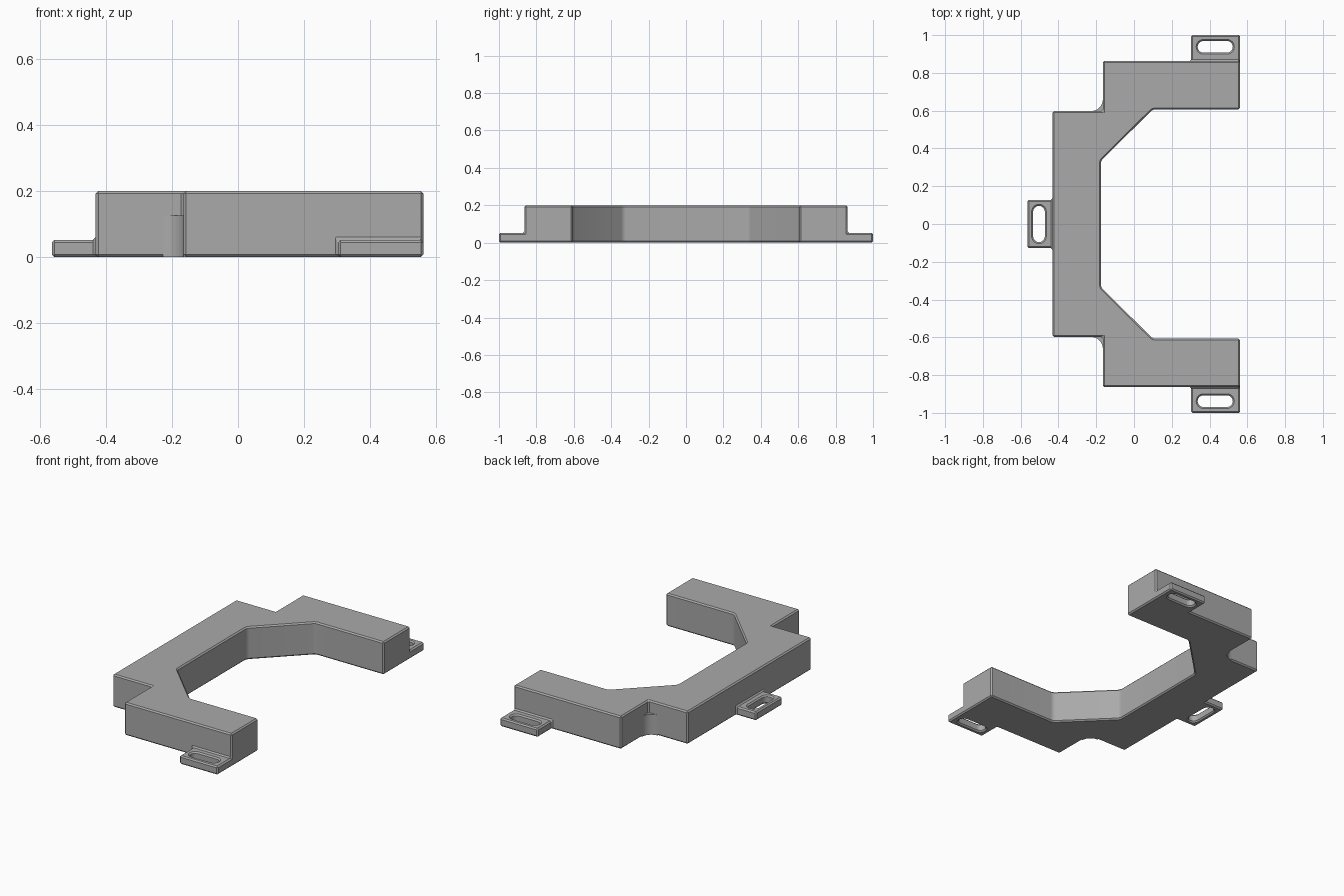
import bpy, bmesh, math
from mathutils import Vector

if "Cube" in bpy.data.objects:
    bpy.data.objects.remove(bpy.data.objects["Cube"])

grey = bpy.data.materials.new("plain_grey")
grey.diffuse_color = (0.40, 0.40, 0.40, 1)
grey.use_nodes = True
grey.node_tree.nodes["Principled BSDF"].inputs["Base Color"].default_value = grey.diffuse_color


def prism(name, outline, z0, z1):
    """Extrude a flat outline between two heights."""
    bm = bmesh.new()
    face = bm.faces.new([bm.verts.new((x, y, z0)) for x, y in outline])
    ext = bmesh.ops.extrude_face_region(bm, geom=[face])
    verts = [v for v in ext["geom"] if isinstance(v, bmesh.types.BMVert)]
    bmesh.ops.translate(bm, verts=verts, vec=(0, 0, z1 - z0))
    bmesh.ops.recalc_face_normals(bm, faces=bm.faces)
    mesh = bpy.data.meshes.new(name)
    bm.to_mesh(mesh)
    bm.free()
    mesh.materials.append(grey)
    obj = bpy.data.objects.new(name, mesh)
    bpy.context.collection.objects.link(obj)
    return obj


def apply_modifier(obj, mod):
    bpy.context.view_layer.objects.active = obj
    bpy.ops.object.modifier_apply(modifier=mod.name)


def combine(obj, other, operation):
    mod = obj.modifiers.new("combine", 'BOOLEAN')
    mod.operation, mod.object, mod.solver = operation, other, 'EXACT'
    apply_modifier(obj, mod)
    bpy.data.objects.remove(other)


def rounded_corner(prev, corner, nxt, cut=0.016, steps=4):
    """Replace a corner by a short curve."""
    p = Vector(corner)
    a = p + (Vector(prev) - p).normalized() * cut
    b = p + (Vector(nxt) - p).normalized() * cut
    return [tuple(a * (1 - t) ** 2 + p * 2 * t * (1 - t) + b * t * t)
            for t in (i / steps for i in range(steps + 1))]


def slot(cx, cy, half, radius, upright):
    """Cutter outline with round ends."""
    pts = []
    for end, start in ((1, -90), (-1, 90)):
        for i in range(13):
            a = math.radians(start + 15 * i)
            u, v = end * (half - radius) + radius * math.cos(a), radius * math.sin(a)
            pts.append((cx - v, cy + u) if upright else (cx + u, cy + v))
    return prism("slot_cutter", pts, -0.1, 0.2)


# C-shaped body: upper half outline, mirrored to the lower half
R = 0.562
tip, bend, wall = (R, 0.607), (0.10, 0.607), (-0.175, 0.335)
upper = (rounded_corner((-0.175, 0), wall, bend) + rounded_corner(wall, bend, tip)
         + [tip, (R, 0.864), (-0.165, 0.864), (-0.165, 0.598), (-0.431, 0.598)])
body = prism("bracket_body", upper + [(x, -y) for x, y in reversed(upper)], 0, 0.2)


def box(x0, x1, y0, y1):
    return prism("mounting_tab", [(x0, y0), (x1, y0), (x1, y1), (x0, y1)], 0, 0.052)


# Slotted mounting tabs
for s in (1, -1):
    combine(body, box(0.303, R, *sorted((s * 0.80, s * 1.0))), 'UNION')
    combine(body, slot(0.43, s * 0.938, 0.093, 0.031, False), 'DIFFERENCE')
combine(body, box(-0.564, -0.40, -0.128, 0.128), 'UNION')
combine(body, slot(-0.503, 0, 0.096, 0.031, True), 'DIFFERENCE')

# Small edge break all round
bev = body.modifiers.new("edge_break", 'BEVEL')
bev.width, bev.segments, bev.limit_method = 0.008, 1, 'ANGLE'
bev.angle_limit = math.radians(30)
apply_modifier(body, bev)

# Hollow fillets in the outer steps
parts = [body]
r = 0.062
for s, side in ((1, "back"), (-1, "front")):
    cx, cy = -0.165 - r, 0.598 + r
    arc = [(cx + r * math.sin(math.radians(a)), s * (cy - r * math.cos(math.radians(a))))
           for a in range(0, 91, 10)]
    arc += [(-0.155, s * cy), (-0.155, s * 0.588), (cx, s * 0.588)]
    parts.append(prism(side + "_step_fillet", arc, 0, 0.125))

for obj in parts:
    bpy.ops.object.select_all(action='DESELECT')
    obj.select_set(True)
    bpy.context.view_layer.objects.active = obj
    bpy.ops.object.shade_smooth_by_angle(angle=math.radians(30))
